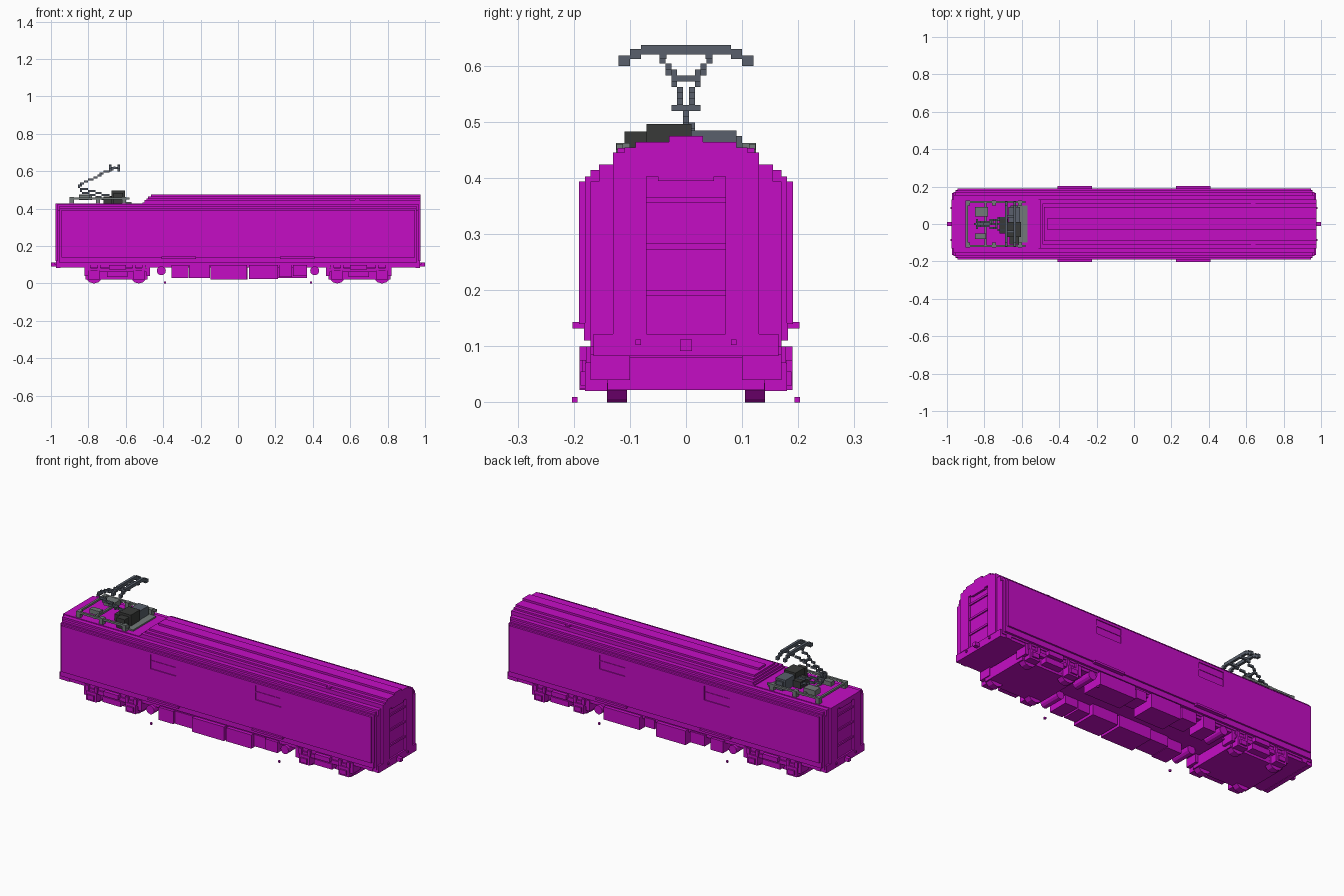
import bpy, bmesh, math
from mathutils import Matrix, Vector

if "Cube" in bpy.data.objects:
    bpy.data.objects.remove(bpy.data.objects["Cube"])


def material(name, rgb):
    m = bpy.data.materials.new(name)
    m.use_nodes = True
    m.diffuse_color = (*rgb, 1)
    m.node_tree.nodes["Principled BSDF"].inputs["Base Color"].default_value = (*rgb, 1)
    return m


MAGENTA = material("magenta", (0.56, 0.004, 0.56))
STEEL = material("blue steel", (0.10, 0.118, 0.15))
DARK = material("dark grey", (0.04, 0.042, 0.04))
GREY = material("light grey", (0.17, 0.195, 0.19))
U = 0.0105  # edge of one small block


def finish(name, bm, mat):
    me = bpy.data.meshes.new(name)
    bm.to_mesh(me)
    bm.free()
    me.materials.append(mat)
    ob = bpy.data.objects.new(name, me)
    bpy.context.collection.objects.link(ob)
    return ob


def add_box(bm, b):
    x0, x1, y0, y1, z0, z1 = b
    m = Matrix.Translation(((x0 + x1) / 2, (y0 + y1) / 2, (z0 + z1) / 2))
    bmesh.ops.create_cube(bm, size=1, matrix=m @ Matrix.Diagonal((x1 - x0, y1 - y0, z1 - z0, 1)))


def boxes(name, items, mat=MAGENTA, mx=False, my=False):
    """Join boxes (x0, x1, y0, y1, z0, z1), optionally mirrored in x and y."""
    bm = bmesh.new()
    for b in items:
        for sx in ((1, -1) if mx else (1,)):
            for sy in ((1, -1) if my else (1,)):
                xs, ys = sorted((b[0] * sx, b[1] * sx)), sorted((b[2] * sy, b[3] * sy))
                add_box(bm, (*xs, *ys, b[4], b[5]))
    return finish(name, bm, mat)


def cylinders(name, items, axis_y=True):
    """Join cylinders (centre, radius, length) lying along y."""
    bm = bmesh.new()
    for c, r, length in items:
        bmesh.ops.create_cone(bm, cap_ends=True, segments=12, radius1=r, radius2=r, depth=length,
                              matrix=Matrix.Translation(c) @ Matrix.Rotation(math.pi / 2, 4, 'X'))
    return finish(name, bm, MAGENTA)


def stepped_bars(name, paths, mat, t=U):
    """Rows of small blocks following straight paths, snapped to the block grid."""
    cells = set()
    for a, b in paths:
        a, b = Vector(a), Vector(b)
        n = max(1, math.ceil(max(abs(v) for v in (b - a)) / t))
        for i in range(n + 1):
            cells.add(tuple(round(v / t) for v in a.lerp(b, i / n)))
    bm = bmesh.new()
    for c in cells:
        bmesh.ops.create_cube(bm, size=t, matrix=Matrix.Translation(Vector(c) * t))
    return finish(name, bm, mat)


# Body shell: stepped in plan towards the ends
boxes("body_core", [(-0.955, 0.955, -0.18, 0.18, 0.11, 0.403),
                    (-0.965, 0.965, -0.17, 0.17, 0.10, 0.394),
                    (-0.955, 0.955, -0.17, 0.17, 0.39, 0.414),
                    (-0.965, 0.965, -0.155, 0.155, 0.39, 0.424)])

# Side skins are cut open for the recessed hatches
skins = boxes("side_panel", [(-0.945, 0.945, 0.175, 0.191, 0.14, 0.394)], my=True)
cutters = boxes("hatch_cutter", [(x0, x0 + 0.155, 0.186, 0.21, 0.302, 0.38)
                                 for x0 in (-0.4, 0.24)], my=True)
cutters.hide_render = True
cutters.hide_set(True)
mod = skins.modifiers.new("hatches", 'BOOLEAN')
mod.object = cutters
mod.solver = 'EXACT'
boxes("hatch_rail", [(x0, x0 + 0.155, 0.18, 0.189, 0.342, 0.348)
                     for x0 in (-0.4, 0.24)], my=True)
boxes("side_sill", [(-0.955, 0.955, 0.17, 0.182, 0.11, 0.142)], my=True)
boxes("door_step", [(x0, x0 + 0.185, 0.18, 0.202, 0.132, 0.143)
                    for x0 in (-0.41, 0.225)], my=True)

# End walls: raised frame around a recessed door with cross bars
boxes("end_frame", [(0.955, 0.976, 0.07, 0.13, 0.12, 0.424)], mx=True, my=True)
boxes("end_lintel", [(0.955, 0.976, -0.13, 0.13, 0.403, 0.428),
                     (0.955, 0.976, -0.05, 0.05, 0.395, 0.404),
                     (0.95, 0.974, -0.165, 0.165, 0.083, 0.122)], mx=True)
boxes("end_door_bar", [(0.96, 0.972, -0.07, 0.07, z, z + U)
                       for z in (0.19, 0.273, 0.355)], mx=True)

# Roof: stepped layers, each starting further back from the pantograph well
roof = [(0.13, 0.434, -0.51), (0.13, 0.445, -0.50), (0.11, 0.454, -0.49),
        (0.09, 0.464, -0.48), (0.03, 0.475, -0.465)]
boxes("roof_layers", [(x0, 0.976, -y, y, 0.41, z) for y, z, x0 in roof])
boxes("low_roof", [(-0.976, -0.5, -0.13, 0.13, 0.41, 0.428)])
boxes("roof_vent", [(0.625, 0.65, 0.105, 0.122, 0.44, 0.453)], my=True)

# Underframe, couplers and buffers
boxes("underframe", [(-0.96, 0.96, -0.165, 0.165, 0.085, 0.11)])
boxes("coupler", [(0.91, 1.0, -U, U, 0.092, 0.112)], mx=True)
boxes("buffer_beam_block", [(0.96, 0.98, 0.08, 0.09, 0.102, 0.112),
                            (0.91, 0.94, 0.15, 0.17, 0.085, 0.1)], mx=True, my=True)

# Bogies: pan, side frames, springs, axle boxes and wheels
boxes("bogie_pan", [(0.485, 0.815, -0.14, 0.14, 0.022, 0.08),
                    (0.55, 0.74, -0.12, 0.12, 0.07, 0.1)], mx=True)
frame = [(0.47, 0.82, 0.15, 0.17, 0.062, 0.083), (0.59, 0.70, 0.14, 0.18, 0.035, 0.065),
         (0.60, 0.69, 0.15, 0.19, 0.075, 0.1), (0.47, 0.49, 0.10, 0.17, 0.04, 0.098),
         (0.80, 0.82, 0.10, 0.17, 0.04, 0.098)]
for wx in (0.53, 0.77):
    frame += [(wx - 0.032, wx + 0.032, 0.14, 0.18, 0.02, 0.07),
              (wx - 0.02, wx + 0.02, 0.15, 0.188, 0.03, 0.055),
              (wx - 0.035, wx - 0.018, 0.15, 0.178, 0.07, 0.1),
              (wx + 0.018, wx + 0.035, 0.15, 0.178, 0.07, 0.1)]
boxes("bogie_side_frame", frame, mx=True, my=True)
cylinders("wheel", [((sx * wx, sy * 0.123, 0.045), 0.045, 0.036)
                    for sx in (1, -1) for sy in (1, -1) for wx in (0.53, 0.77)])

# Underfloor equipment, different on each side
boxes("equipment_front", [(-0.355, -0.265, -0.185, -0.07, 0.03, 0.1),
                          (-0.262, -0.15, -0.175, -0.06, 0.03, 0.1),
                          (-0.147, 0.048, -0.19, -0.05, 0.022, 0.1),
                          (0.06, 0.215, -0.19, -0.05, 0.025, 0.1),
                          (0.22, 0.29, -0.175, -0.07, 0.035, 0.1),
                          (0.295, 0.37, -0.185, -0.07, 0.04, 0.1)])
boxes("equipment_back", [(0.15, 0.37, 0.07, 0.19, 0.03, 0.1),
                         (-0.13, 0.05, 0.06, 0.19, 0.022, 0.1),
                         (0.07, 0.13, 0.08, 0.175, 0.05, 0.1),
                         (-0.24, -0.15, 0.08, 0.18, 0.04, 0.1),
                         (-0.355, -0.28, 0.08, 0.185, 0.035, 0.1)])
cylinders("air_tank", [((sx * 0.41, sy * 0.12, 0.068), 0.024, 0.12)
                       for sx in (1, -1) for sy in (1, -1)])
boxes("tank_hanger", [(0.402, 0.418, 0.08, 0.16, 0.08, 0.1)], mx=True, my=True)
boxes("rail_sensor", [(0.386, 0.396, 0.193, 0.203, 0.0, 0.01)], mx=True, my=True)

# Pantograph base: frame on insulator feet, with drive boxes
boxes("pantograph_foot", [(x, x + 0.022, 0.1, 0.125, 0.425, 0.462)
                          for x in (-0.90, -0.76, -0.62)], GREY, my=True)
boxes("pantograph_side_rail", [(-0.90, -0.58, 0.112, 0.124, 0.45, 0.461)], GREY, my=True)
boxes("pantograph_cross_rail", [(-0.90, -0.888, -0.12, 0.12, 0.45, 0.461),
                                (-0.80, -0.788, -0.12, 0.12, 0.445, 0.456),
                                (-0.85, -0.78, 0.04, 0.09, 0.445, 0.475),
                                (-0.85, -0.79, -0.08, -0.05, 0.445, 0.47),
                                (-0.62, -0.57, -0.10, 0.10, 0.425, 0.436)], GREY)
boxes("pantograph_drive", [(-0.675, -0.605, -0.07, 0.01, 0.428, 0.496),
                           (-0.665, -0.615, -0.11, -0.07, 0.428, 0.483),
                           (-0.72, -0.675, -0.05, 0.03, 0.428, 0.465)], DARK)
boxes("pantograph_control_box", [(-0.67, -0.61, 0.01, 0.09, 0.428, 0.485),
                                 (-0.66, -0.62, 0.09, 0.10, 0.428, 0.475)], STEEL)

# Pantograph arms: lower arm to the knee, forked upper arm to the head
stepped_bars("pantograph_lower_arm", [((-0.66, 0, 0.46), (-0.85, 0, 0.51)),
                                      ((-0.85, 0, 0.51), (-0.85, 0, 0.53)),
                                      ((-0.70, 0.02, 0.45), (-0.84, 0.01, 0.49)),
                                      ((-0.84, -0.02, 0.53), (-0.84, 0.02, 0.53))], STEEL)
fork = []
for s in (1, -1):
    fork += [((-0.84, s * 0.012, 0.535), (-0.78, s * 0.014, 0.56)),
             ((-0.78, s * 0.014, 0.56), (-0.66, s * 0.042, 0.618))]
fork += [((-0.74, -0.025, 0.58), (-0.74, 0.025, 0.58))]
stepped_bars("pantograph_upper_arm", fork, STEEL)

# Collector head with drooping horns
boxes("collector_strip", [(x, x + 0.014, -0.08, 0.08, 0.62, 0.637)
                          for x in (-0.69, -0.645)], STEEL)
boxes("collector_horn", [(x, x + 0.014, y, y + 0.02, z, z + 0.018) for x in (-0.69, -0.645)
                         for y, z in ((0.08, 0.612), (0.1, 0.6))], STEEL, my=True)
boxes("collector_link", [(-0.69, -0.632, 0.035, 0.047, 0.612, 0.624)], STEEL, my=True)
